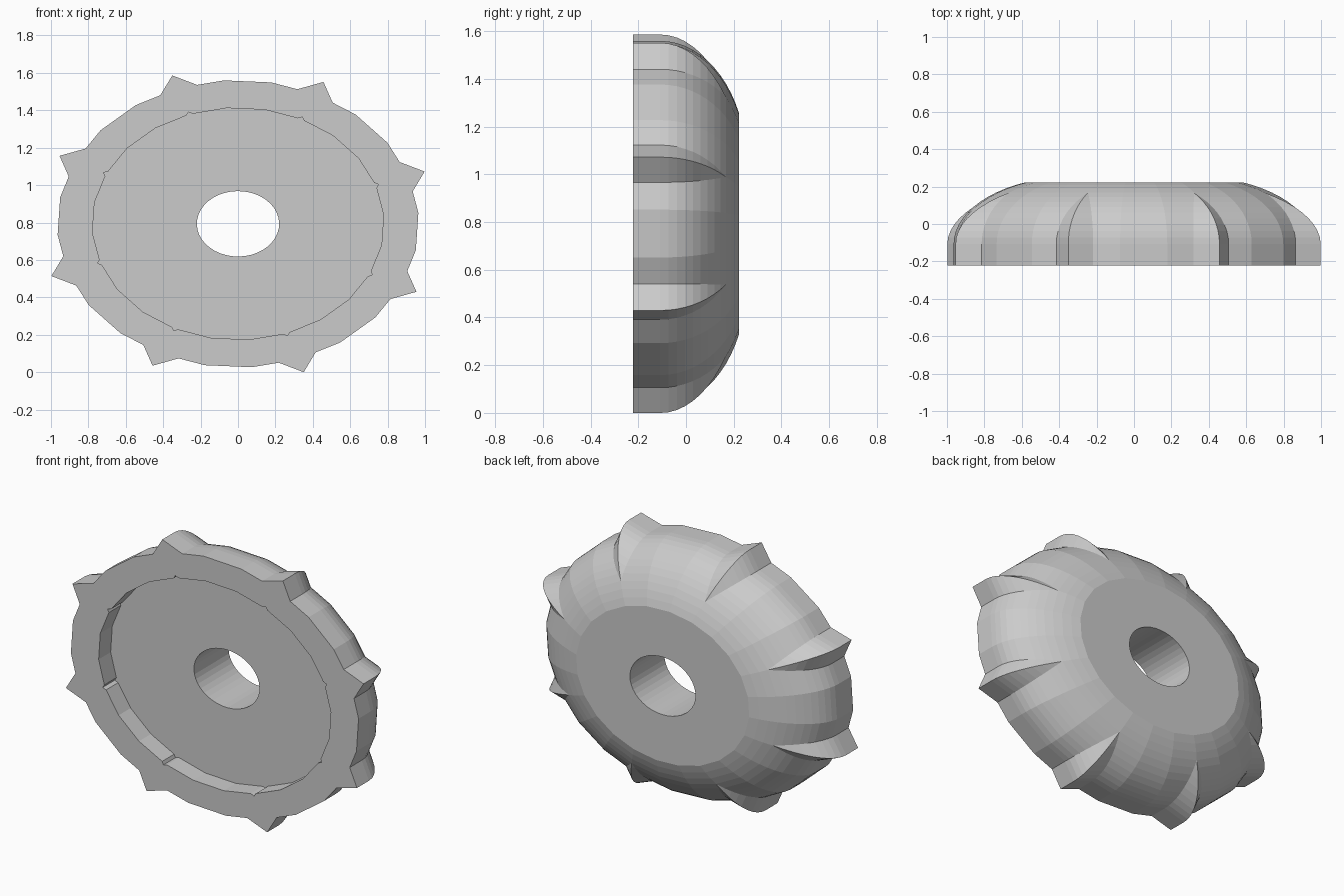
import bpy, bmesh
from math import sin, cos, asin, sqrt, radians, tau

cube = bpy.data.objects.get("Cube")
if cube:
    bpy.data.objects.remove(cube)

TEETH = 8
SIDES = 24                 # flats around the wheel body
TIP_ANGLE = radians(19.4)
TIP, APOTHEM = 1.058, 0.959
SQUASH, CENTRE_Z = 0.795, 0.793
FRONT, FLOOR, BACK = -0.223, -0.108, 0.223
HOLE = 0.22


def outline(inset):
    """Toothed outline shrunk evenly; teeth sink into the body as it shrinks."""
    half = tau / SIDES / 2
    flat = APOTHEM - inset
    tip = TIP - sqrt(2) * inset
    corner = flat / cos(half)
    # where the square tooth flank meets the body flat
    side = (tip * cos(half) - flat) / (cos(half) - sin(half))
    if side <= 0:
        tip, side = corner, 0
    step = 2 * half
    tooth = [(tip, 0), (tip - side, side),
             (corner * cos(step), corner * sin(step)),
             (corner * cos(2 * step), corner * sin(2 * step))]
    end = tau / TEETH
    tooth.append(((tip - side) * cos(end) + side * sin(end),
                  (tip - side) * sin(end) - side * cos(end)))
    points = []
    for k in range(TEETH):
        a = TIP_ANGLE + k * end
        points += [(u * cos(a) - v * sin(a), u * sin(a) + v * cos(a)) for u, v in tooth]
    return points


def circle(radius, count):
    angles = [TIP_ANGLE + tau * i / count for i in range(count)]
    return [(radius * cos(a), radius * sin(a)) for a in angles]


# Cross-section rings: rim, domed back, centre hole, recessed front
rings = [(outline(0), FRONT)]
RISE, REACH, STEPS = 0.36, 0.63, 12
sweep = asin((BACK - FLOOR) / RISE)
for i in range(STEPS + 1):
    t = sweep * i / STEPS
    rings.append((outline(REACH * (1 - cos(t))), FLOOR + RISE * sin(t)))
hole = circle(HOLE, TEETH * 5)
recess = outline(0.185)
rings += [(hole, BACK), (hole, FLOOR), (recess, FLOOR), (recess, FRONT)]

# Loft the rings into one closed solid
bm = bmesh.new()
loops = [[bm.verts.new((x, y, CENTRE_Z + z * SQUASH)) for x, z in pts] for pts, y in rings]
for a, b in zip(loops, loops[1:] + loops[:1]):
    for i in range(len(a)):
        j = (i + 1) % len(a)
        bm.faces.new((a[i], a[j], b[j], b[i]))
bmesh.ops.remove_doubles(bm, verts=bm.verts, dist=0.0005)
bmesh.ops.recalc_face_normals(bm, faces=bm.faces)

mesh = bpy.data.meshes.new("toothed_wheel")
bm.to_mesh(mesh)
bm.free()
wheel = bpy.data.objects.new("toothed_wheel", mesh)
bpy.context.collection.objects.link(wheel)
